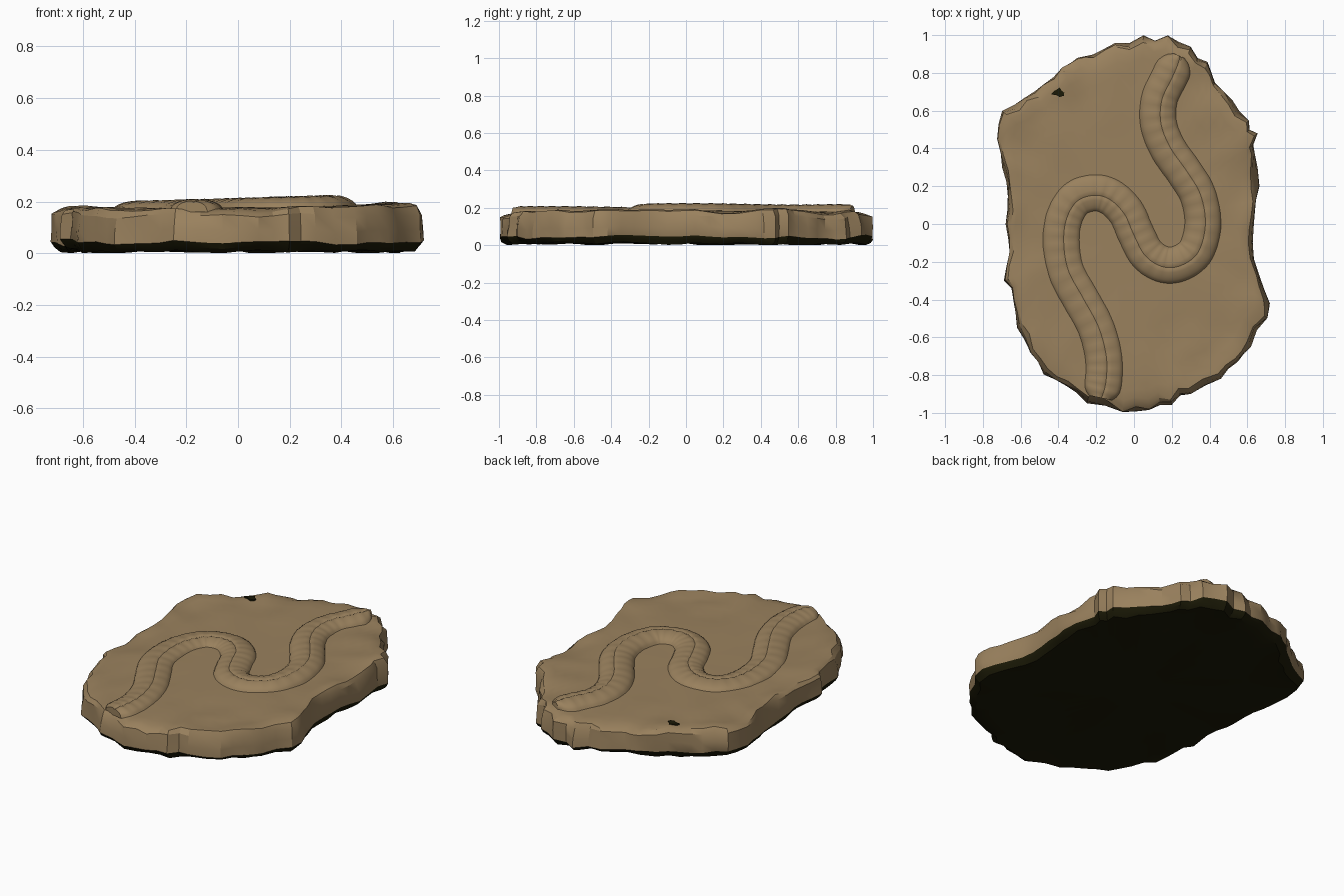
import bpy, bmesh, math
from mathutils import Vector, noise

cube = bpy.data.objects.get("Cube")
if cube:
    bpy.data.objects.remove(cube, do_unlink=True)


def material(name, colour):
    mat = bpy.data.materials.new(name)
    mat.use_nodes = True
    mat.diffuse_color = (*colour, 1)
    bsdf = mat.node_tree.nodes["Principled BSDF"]
    bsdf.inputs["Base Color"].default_value = (*colour, 1)
    bsdf.inputs["Roughness"].default_value = 0.9
    return mat


sandstone = material("sandstone", (0.322, 0.220, 0.111))
dark_earth = material("dark earth", (0.011, 0.010, 0.002))


def finish(bm, name, mats, angle):
    """Turn a bmesh into a smooth-shaded object with crisp creases."""
    bmesh.ops.recalc_face_normals(bm, faces=bm.faces)
    mesh = bpy.data.meshes.new(name)
    bm.to_mesh(mesh)
    bm.free()
    for mat in mats:
        mesh.materials.append(mat)
    obj = bpy.data.objects.new(name, mesh)
    bpy.context.collection.objects.link(obj)
    bpy.ops.object.select_all(action='DESELECT')
    obj.select_set(True)
    bpy.context.view_layer.objects.active = obj
    bpy.ops.object.shade_smooth_by_angle(angle=math.radians(angle))


def bridge(bm, a, b, closed):
    """Join two rows of vertices with quads."""
    n = len(a)
    return [bm.faces.new((a[i], a[(i + 1) % n], b[(i + 1) % n], b[i]))
            for i in range(n if closed else n - 1)]


def catmull(points, steps):
    """Resample an open path as a smooth curve."""
    pts = [2 * points[0] - points[1]] + points + [2 * points[-1] - points[-2]]
    out = []
    for p0, p1, p2, p3 in zip(pts, pts[1:], pts[2:], pts[3:]):
        for s in range(steps):
            t = s / steps
            out.append(0.5 * (2 * p1 + (p2 - p0) * t
                              + (2 * p0 - 5 * p1 + 4 * p2 - p3) * t * t
                              + (3 * p1 - p0 - 3 * p2 + p3) * t ** 3))
    return out + [points[-1]]


def bump(x, y, scale, seed):
    return noise.noise(Vector((x * scale, y * scale, seed)))


# Shallow hollows in the upper surface: x, y, depth
hollows = [(.2, -.6, .012), (.37, -.5, .008), (-.5, .6, .005), (.5, .7, .008)]


def stone_top(x, y):
    """Uneven upper surface, calm in the middle with a lumpy border."""
    edge = min(1, math.hypot(x / 0.68, y))
    z = 0.175 + 0.01 * x + 0.006 * edge ** 2 - 0.012 * y ** 6
    z += 0.028 * edge ** 3 * bump(x, y, 6, 2)
    for hx, hy, depth in hollows:
        z -= depth * math.exp(-((x - hx) ** 2 + (y - hy) ** 2) / 0.008)
    return z


# Stone slab: a broken outline carried through stacked rings
outline = [(.05, 1), (.18, 1), (.3, .94), (.39, .86), (.43, .75), (.52, .66),
           (.61, .55), (.655, .48), (.64, .38), (.665, .2), (.64, .05),
           (.63, -.1), (.67, -.28), (.72, -.42), (.71, -.5), (.62, -.65),
           (.55, -.73), (.46, -.82), (.3, -.9), (.2, -.96), (.08, -.985),
           (-.06, -1), (-.25, -.95), (-.36, -.86), (-.48, -.8), (-.55, -.68),
           (-.62, -.55), (-.64, -.4), (-.69, -.3), (-.66, -.15), (-.68, 0),
           (-.67, .15), (-.7, .3), (-.725, .45), (-.7, .6), (-.58, .67),
           (-.48, .74), (-.38, .83), (-.3, .88), (-.22, .9), (-.1, .96)]
corners = [Vector(p) for p in outline]
rim = []
for a, b in zip(corners, corners[1:] + corners[:1]):
    rim += [a, a.lerp(b, 0.5) * (0.992 + 0.03 * bump(*a, 9, 1))]

# Each ring: inset factor, height, chipping strength
side_rings = [(0.965, 0.008, 0.03), (0.988, 0.025, 0.02), (1.0, 0.045, 0.01),
              (1.0, 0.095, 0.03), (1.0, 0.148, 0.06)]
bm = bmesh.new()
rows = []
for k, (inset, z, chip) in enumerate(side_rings):
    row = []
    for p in rim:
        f = inset - chip * abs(bump(*p, 8, k * 0.35))
        h = z + 0.028 * bump(*p, 5, 8 + k * 0.15)
        row.append(bm.verts.new((p.x * f, p.y * f, max(0.002, h))))
    rows.append(row)
for f in (0.978, 0.94, 0.89, 0.82, 0.74, 0.66, 0.57, 0.47, 0.35, 0.2, 0.08):
    row = []
    for p in rim:
        q = p * (f - 0.07 * f ** 8 * abs(bump(*p, 8, 1.6)))
        z = stone_top(q.x, q.y) - (0.006 if f > 0.95 else 0)
        row.append(bm.verts.new((q.x, q.y, z)))
    rows.append(row)
for k, (low, high) in enumerate(zip(rows, rows[1:])):
    for face in bridge(bm, low, high, True):
        face.material_index = 1 if k < 2 else 0
bm.faces.new(rows[-1])

# Underside, slightly uneven and resting on the ground
under = rows[0]
for f in (0.88, 0.7, 0.45, 0.2):
    row = [bm.verts.new((p.x * f, p.y * f, 0.014 + 0.014 * bump(*(p * f), 3, 3)))
           for p in rim]
    for face in bridge(bm, under, row, True):
        face.material_index = 1
    under = row
bm.faces.new(under).material_index = 1
low_point = min(v.co.z for v in bm.verts)
for v in bm.verts:
    if v.co.z < 0.1:
        v.co.z -= low_point
finish(bm, "stone_slab", [sandstone, dark_earth], 28)

# Winding worm fossil: a rounded, ribbed relief with a lengthwise crease
path = [(.24, .89), (.19, .78), (.135, .66), (.13, .53), (.18, .4), (.27, .27),
        (.34, .15), (.365, 0), (.33, -.14), (.25, -.205), (.16, -.215),
        (.07, -.16), (.01, -.05), (-.04, .06), (-.12, .14), (-.21, .165),
        (-.31, .13), (-.37, .03), (-.385, -.1), (-.36, -.25), (-.28, -.4),
        (-.2, -.55), (-.16, -.7), (-.16, -.82), (-.18, -.92)]
spine = catmull([Vector(p) for p in path], 8)
count = len(spine)
bm = bmesh.new()
rows = []
for i, p in enumerate(spine):
    tangent = (spine[min(i + 1, count - 1)] - spine[max(i - 1, 0)]).normalized()
    side = Vector((-tangent.y, tangent.x))
    # Rounded head and tail
    head = min(1, (i + 0.4) / 7)
    tail = min(1, (count - 1 - i + 1.5) / 7)
    cap = math.sqrt(1 - (1 - head) ** 2) * math.sqrt(1 - (1 - tail) ** 2)
    width = 0.104 * cap
    crest = 0.213 + 0.03 * p.x - 0.014 * (1 - cap)
    rib = 0.0018 * math.sin(i * math.pi / 2)
    row = []
    for j in range(17):
        t = j / 8 - 1
        q = p + side * width * t
        arch = math.sqrt(max(0, 1 - t * t))
        crease = 0.005 if j == 9 else 0
        z = 0.16 + (crest - 0.16 + rib) * arch - crease
        row.append(bm.verts.new((q.x, q.y, z)))
    rows.append(row)
for a, b in zip(rows, rows[1:]):
    bridge(bm, a, b, False)
for row in (rows[0], rows[-1]):
    bm.faces.new(row)
finish(bm, "worm_fossil", [sandstone], 35)

# Small dark pit near the back right edge
bm = bmesh.new()
pit = []
for i in range(9):
    a = i * math.tau / 9
    r = 0.026 + 0.009 * math.sin(i * 4)
    pit.append((-0.4 + r * 1.2 * math.cos(a), 0.695 + r * 0.8 * math.sin(a)))
top = max(stone_top(x, y) for x, y in pit) + 0.003
face = bm.faces.new([bm.verts.new((x, y, top)) for x, y in pit])
solid = bmesh.ops.extrude_face_region(bm, geom=[face])
for v in solid["geom"]:
    if isinstance(v, bmesh.types.BMVert):
        v.co.z -= 0.009
finish(bm, "dark_pit", [dark_earth], 30)
